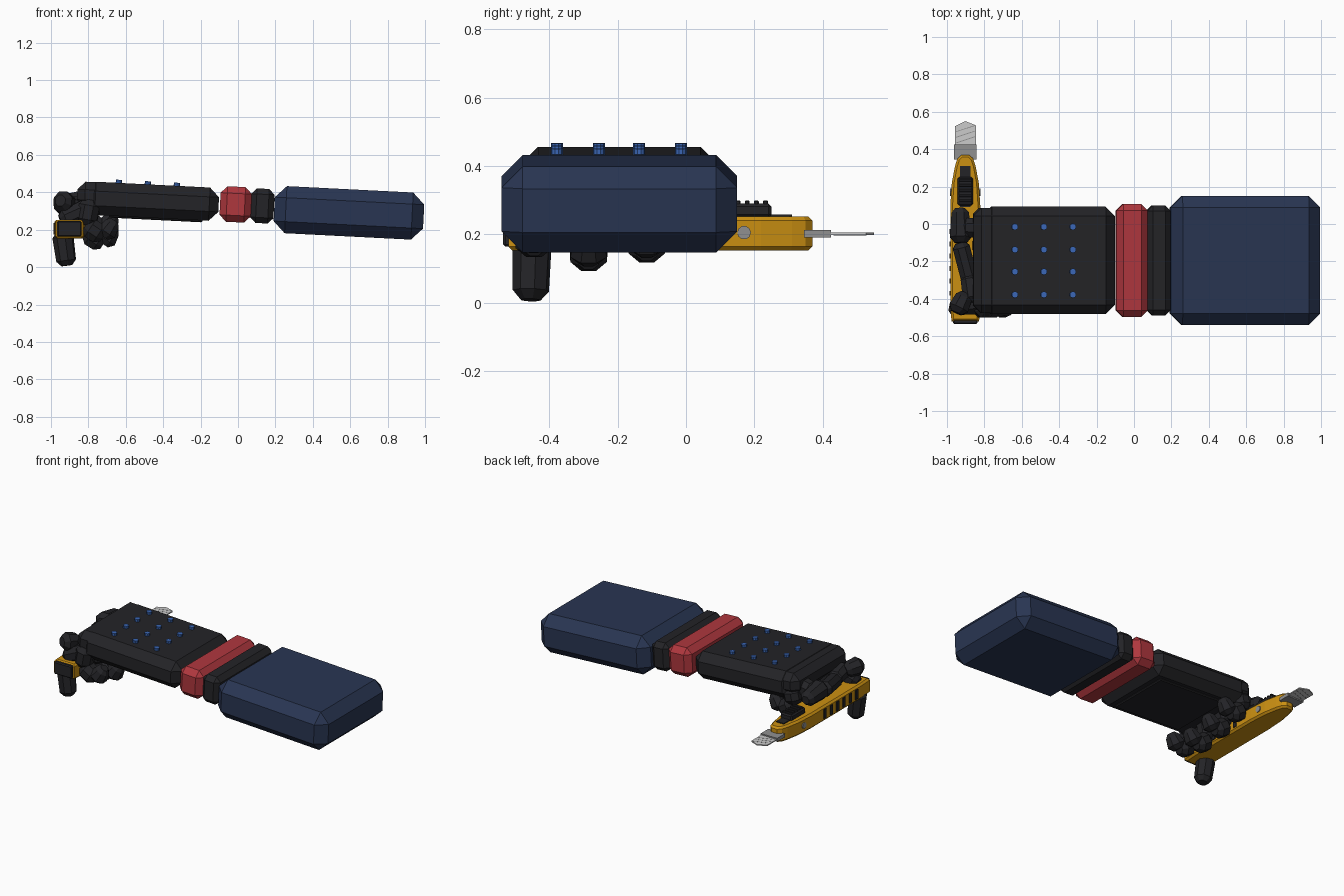
import bpy, bmesh, math
from mathutils import Vector

if "Cube" in bpy.data.objects:
    bpy.data.objects.remove(bpy.data.objects["Cube"])

TILT = math.radians(2.9)


def material(name, rgb):
    m = bpy.data.materials.new(name)
    m.diffuse_color = (*rgb, 1)
    m.use_nodes = True
    m.node_tree.nodes["Principled BSDF"].inputs["Base Color"].default_value = m.diffuse_color
    return m


NAVY = material("navy", (0.022, 0.036, 0.085))
RED = material("red", (0.43, 0.038, 0.048))
BLACK = material("black", (0.017, 0.017, 0.02))
BLUE = material("blue", (0.045, 0.14, 0.48))
YELLOW = material("yellow", (0.6, 0.28, 0.006))
STEEL = material("steel", (0.28, 0.28, 0.28))
BLADE = material("blade", (0.55, 0.56, 0.57))


def finish(name, bm, mat):
    bmesh.ops.recalc_face_normals(bm, faces=bm.faces)
    me = bpy.data.meshes.new(name)
    bm.to_mesh(me)
    bm.free()
    ob = bpy.data.objects.new(name, me)
    bpy.context.collection.objects.link(ob)
    me.materials.append(mat)
    return ob


def box(name, loc, size, bevel, mat, tilt=0.0, turn=0.0):
    bm = bmesh.new()
    bmesh.ops.create_cube(bm, size=1)
    bmesh.ops.scale(bm, vec=size, verts=bm.verts)
    if bevel:
        bmesh.ops.bevel(bm, geom=bm.edges[:], offset=bevel, segments=1,
                        affect='EDGES', profile=0.5)
    ob = finish(name, bm, mat)
    ob.location = loc
    ob.rotation_euler = (0, tilt, turn)
    return ob


def prism(name, outline, z0, z1, mat, bevel=0.0):
    bm = bmesh.new()
    face = bm.faces.new([bm.verts.new((x, y, z0)) for x, y in outline])
    ext = bmesh.ops.extrude_face_region(bm, geom=[face])
    for v in ext["geom"]:
        if isinstance(v, bmesh.types.BMVert):
            v.co.z = z1
    if bevel:
        rim = [e for e in bm.edges if abs(e.verts[0].co.z - e.verts[1].co.z) < 1e-5]
        bmesh.ops.bevel(bm, geom=rim, offset=bevel, segments=1, affect='EDGES')
    return finish(name, bm, mat)


def disc(name, loc, r, depth, mat, rot):
    bm = bmesh.new()
    bmesh.ops.create_cone(bm, cap_ends=True, segments=10, radius1=r, radius2=r, depth=depth)
    ob = finish(name, bm, mat)
    ob.location, ob.rotation_euler = loc, rot


def segment(name, p, q, r0, r1):
    """Faceted finger bone: eight sides with chamfered ends."""
    p, q = Vector(p), Vector(q)
    d = q - p
    rot = d.to_track_quat('Z', 'Y')
    bm = bmesh.new()
    rings = []
    end0, end1 = 0.5 * r0, 0.5 * r1
    for z, r in ((0, 0.55 * r0), (end0, r0), (d.length - end1, r1), (d.length, 0.55 * r1)):
        rings.append([bm.verts.new(p + rot @ Vector(
            (r * math.cos((i + .5) * math.pi / 4), r * math.sin((i + .5) * math.pi / 4), z)))
            for i in range(8)])
    for a, b in zip(rings, rings[1:]):
        for i in range(8):
            bm.faces.new((a[i], a[(i + 1) % 8], b[(i + 1) % 8], b[i]))
    bm.faces.new(rings[0])
    bm.faces.new(rings[-1])
    return finish(name, bm, BLACK)


def chain(name, pts, radii):
    for i in range(len(pts) - 1):
        segment(f"{name}_{i + 1}", pts[i], pts[i + 1], radii[i], radii[i + 1])


# Sleeve, cuff and hand
box("sleeve", (0.593, -0.195, 0.29), (0.80, 0.69, 0.252), 0.062, NAVY, TILT)
box("glove_strap", (0.13, -0.195, 0.327), (0.125, 0.59, 0.185), 0.03, BLACK, TILT)
box("red_cuff", (-0.012, -0.195, 0.335), (0.168, 0.605, 0.19), 0.036, RED, TILT)
box("hand_back", (-0.458, -0.195, 0.352), (0.71, 0.575, 0.178), 0.05, BLACK, TILT)
box("knuckle_bar", (-0.785, -0.195, 0.385), (0.15, 0.56, 0.14), 0.042, BLACK, TILT)
box("palm_pad", (-0.44, -0.195, 0.262), (0.50, 0.43, 0.02), 0.006, BLACK, TILT)

# Grip dots on the back of the hand
for x in (-0.637, -0.482, -0.327):
    for y in (-0.015, -0.137, -0.255, -0.378):
        disc("grip_dot", (x, y, 0.447 - 0.0507 * (x + 0.48)), 0.0175, 0.024, BLUE, (0, TILT, 0))

# Fingers curled under the palm beside the knife
for name, y, low in (("finger_a", -0.445, 0.165), ("finger_b", -0.285, 0.125),
                     ("finger_c", -0.115, 0.15), ("finger_d", 0.03, 0.195)):
    chain(name, [(-0.79, y, 0.36), (-0.815, y, low + 0.06), (-0.72, y, low - 0.003),
                 (-0.66, y, low + 0.085)], (0.06, 0.06, 0.058, 0.045))

# Finger over the rear of the knife with its tip hanging below
chain("rear_finger", [(-0.74, -0.42, 0.34), (-0.95, -0.44, 0.25)], (0.06, 0.052))
segment("rear_finger_knuckle", (-0.95, -0.475, 0.355), (-0.90, -0.37, 0.34), 0.058, 0.05)
segment("rear_finger_tip", (-0.94, -0.45, 0.19), (-0.915, -0.455, 0.008), 0.058, 0.054)

# Thumb lying along the top of the knife
segment("thumb_base", (-0.86, -0.42, 0.33), (-0.885, -0.27, 0.31), 0.055, 0.05)
segment("thumb_middle", (-0.875, -0.31, 0.30), (-0.93, -0.10, 0.32), 0.05, 0.05)
segment("thumb_tip", (-0.925, -0.10, 0.34), (-0.93, 0.085, 0.325), 0.064, 0.05)
segment("thumb_web", (-0.80, -0.02, 0.36), (-0.92, -0.02, 0.34), 0.06, 0.055)

# Knife handle from a tapered outline
KX = -0.902
half = [(0.074, -0.52), (0.08, -0.42), (0.08, 0.10), (0.072, 0.22),
        (0.055, 0.31), (0.042, 0.35), (0.02, 0.37)]
outline = [(KX + w, y) for w, y in half] + [(KX - w, y) for w, y in reversed(half)]
prism("knife_handle", outline, 0.153, 0.253, YELLOW, 0.012)
box("knife_end_cap", (KX, -0.52, 0.205), (0.13, 0.03, 0.082), 0.006, BLACK)

# Grip slots and screw on both sides
for s in (-1, 1):
    for i in range(6):
        box("grip_slot", (KX + s * 0.079, -0.37 + i * 0.066, 0.205),
            (0.012, 0.026, 0.062), 0, BLACK)
    disc("handle_screw", (KX + s * 0.073, 0.17, 0.205), 0.02, 0.016, STEEL,
         (0, math.pi / 2, 0))

# Slider and its track
box("slider_track", (KX, 0.20, 0.252), (0.056, 0.22, 0.014), 0, BLACK)
box("slider", (KX, 0.175, 0.27), (0.084, 0.15, 0.04), 0.008, BLACK)
for i in range(5):
    box("slider_ridge", (KX, 0.125 + i * 0.027, 0.293), (0.07, 0.014, 0.014), 0.003, BLACK)

# Blade holder, blade and snap lines
box("blade_holder", (KX, 0.385, 0.202), (0.12, 0.08, 0.023), 0, STEEL)
prism("blade", [(-0.957, 0.40), (-0.845, 0.40), (-0.845, 0.527), (-0.902, 0.55),
                (-0.957, 0.522)], 0.198, 0.205, BLADE)
for y in (0.45, 0.48, 0.51):
    box("snap_line", (-0.901, y, 0.2015), (0.105, 0.004, 0.0085), 0, STEEL, 0, 0.32)
